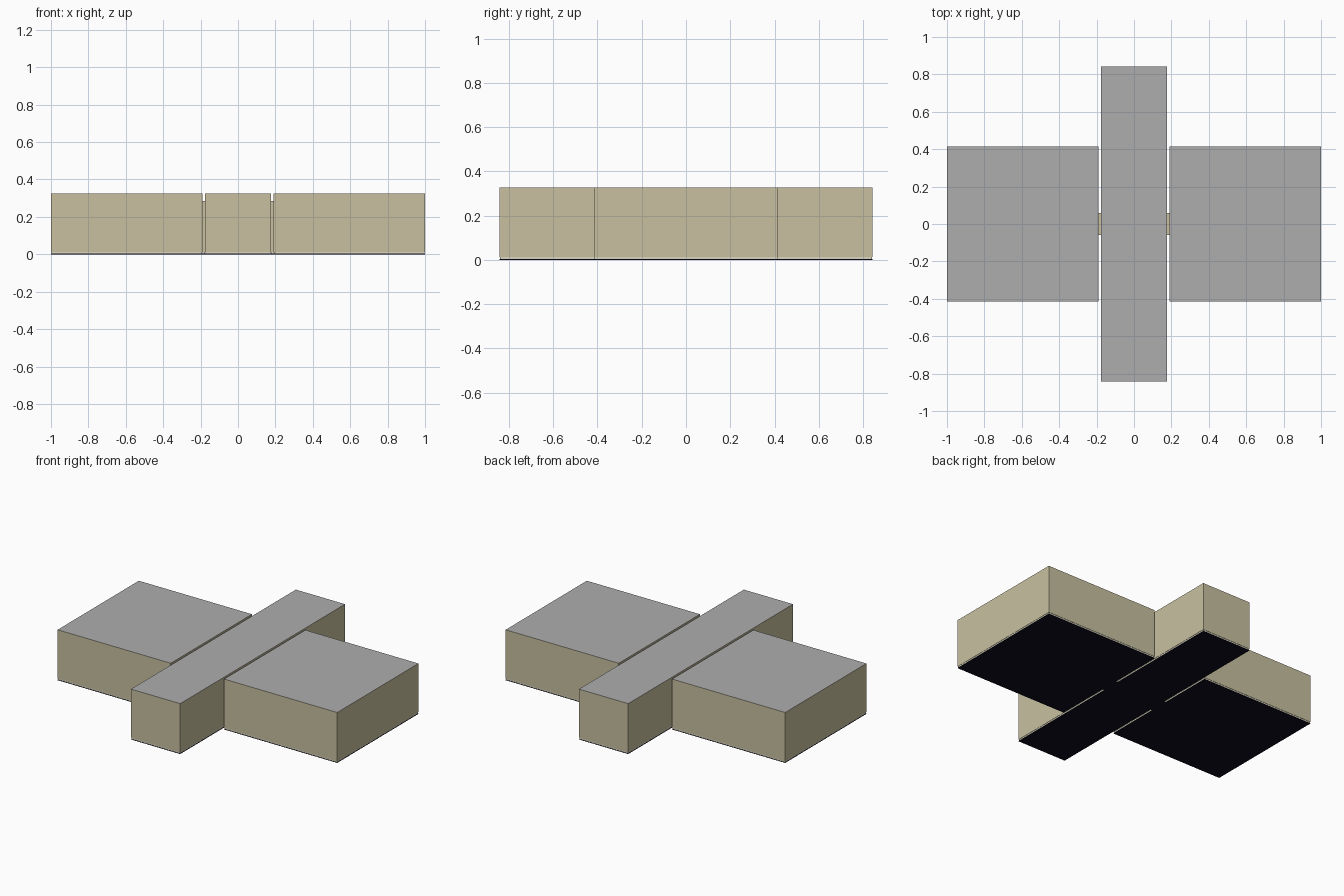
import bpy
import bmesh

if "Cube" in bpy.data.objects:
    bpy.data.objects.remove(bpy.data.objects["Cube"])


def material(name, colour):
    m = bpy.data.materials.new(name)
    m.diffuse_color = (*colour, 1)
    m.use_nodes = True
    m.node_tree.nodes["Principled BSDF"].inputs["Base Color"].default_value = m.diffuse_color
    return m


WALL = material("wall_tan", (0.58, 0.53, 0.35))
PLINTH = material("plinth_pale", (0.70, 0.67, 0.53))
ROOF = material("roof_grey", (0.42, 0.42, 0.42))
BASE = material("underside_dark", (0.005, 0.004, 0.012))


def block(name, x0, x1, half_depth, height, inset, roof):
    """Closed flat-roofed block: dark base, slightly recessed pale plinth, walls, roof."""
    bm = bmesh.new()
    rings = []
    for z, d in ((0, 0), (0.003, 0), (0.003, inset), (0.012, inset), (0.012, 0), (height, 0)):
        y = half_depth - d
        corners = ((x0 + d, -y), (x1 - d, -y), (x1 - d, y), (x0 + d, y))
        rings.append([bm.verts.new((px, py, z)) for px, py in corners])
    bm.faces.new(rings[0][::-1]).material_index = 3
    bm.faces.new(rings[-1]).material_index = roof
    for (a, b), slot in zip(zip(rings, rings[1:]), (3, 3, 1, 0, 0)):
        for i in range(4):
            j = (i + 1) % 4
            bm.faces.new((a[i], a[j], b[j], b[i])).material_index = slot
    mesh = bpy.data.meshes.new(name)
    bm.to_mesh(mesh)
    bm.free()
    for m in (WALL, PLINTH, ROOF, BASE):
        mesh.materials.append(m)
    obj = bpy.data.objects.new(name, mesh)
    bpy.context.collection.objects.link(obj)
    return obj


# Long central hall
block("central_hall", -0.176, 0.176, 0.842, 0.326, 0.002, 2)

# Side wings and the short links joining them to the hall
for side, s in (("left", -1), ("right", 1)):
    block(side + "_wing", *sorted((s * 0.191, s * 1.0)), 0.415, 0.326, 0.002, 2)
    block(side + "_link", *sorted((s * 0.175, s * 0.192)), 0.06, 0.284, 0.001, 0)
